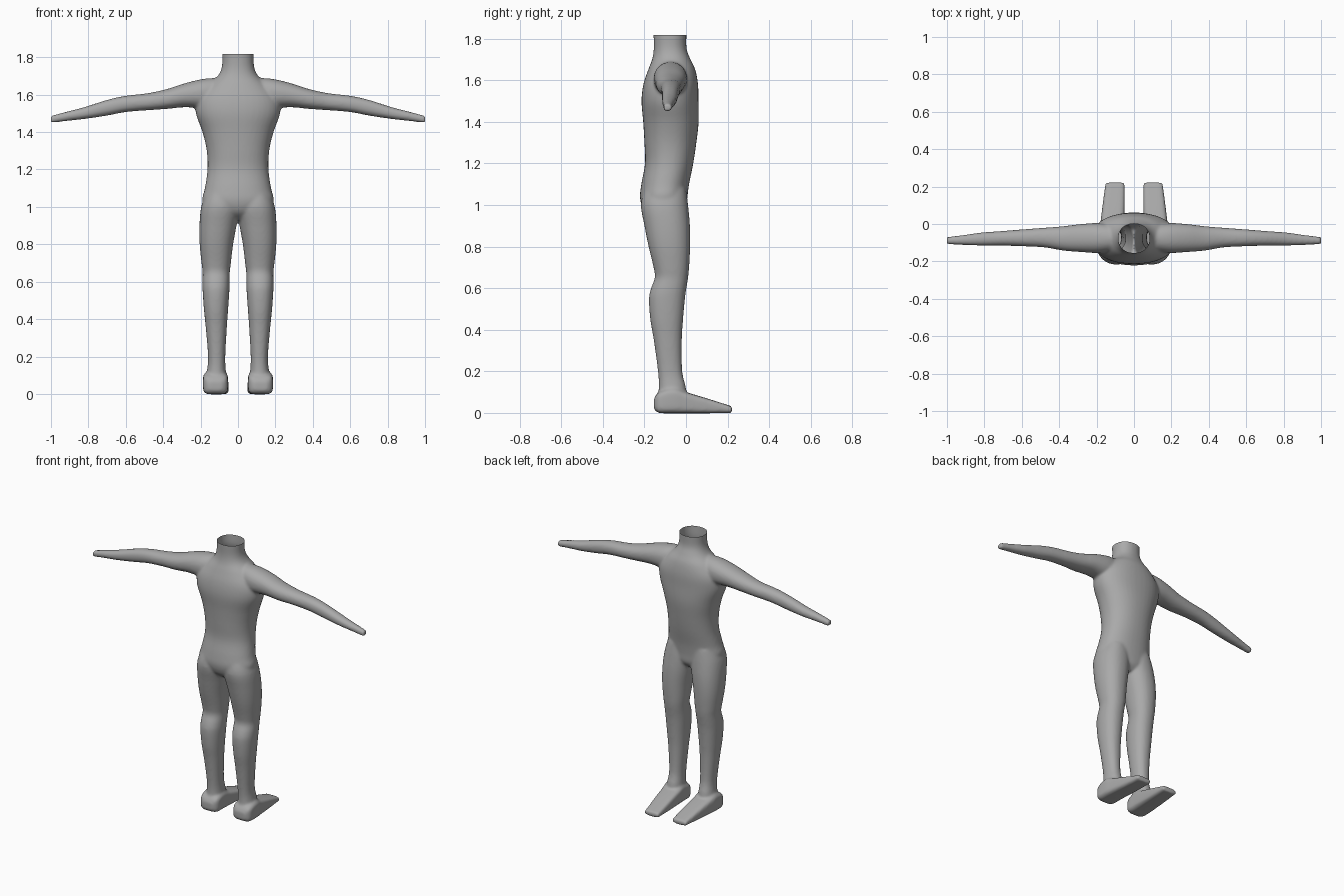
import bpy, bmesh, math

if "Cube" in bpy.data.objects:
    bpy.data.objects.remove(bpy.data.objects["Cube"])

STEPS, SIDES = 4, 40


def smooth_rows(rows):
    """Catmull-Rom interpolation between section rows."""
    out = []
    for i in range(len(rows) - 1):
        p = [rows[max(i - 1, 0)], rows[i], rows[i + 1], rows[min(i + 2, len(rows) - 1)]]
        for s in range(STEPS):
            t = s / STEPS
            out.append([0.5 * (2 * b + (c - a) * t + (2 * a - 5 * b + 4 * c - d) * t * t
                               + (3 * b - a - 3 * c + d) * t ** 3) for a, b, c, d in zip(*p)])
    out.append(rows[-1])
    return out


def loft(bm, rows, axis, power=2.0, side=1):
    """Closed tube; row = position on axis, then min/max on each of the two other axes."""
    others = [k for k in range(3) if k != axis]
    rings = []
    for pos, a0, a1, b0, b1 in smooth_rows(rows):
        ring = []
        for k in range(SIDES):
            t = 2 * math.pi * k / SIDES
            c, s = math.cos(t), math.sin(t)
            co = [0, 0, 0]
            co[axis] = pos
            co[others[0]] = (a0 + a1) / 2 + (a1 - a0) / 2 * math.copysign(abs(c) ** (2 / power), c)
            co[others[1]] = (b0 + b1) / 2 + (b1 - b0) / 2 * math.copysign(abs(s) ** (2 / power), s)
            co[0] *= side
            ring.append(bm.verts.new(co))
        rings.append(ring)
    faces = [bm.faces.new(rings[0]), bm.faces.new(rings[-1])]
    for r, q in zip(rings, rings[1:]):
        for k in range(SIDES):
            n = (k + 1) % SIDES
            faces.append(bm.faces.new((r[k], r[n], q[n], q[k])))
    bmesh.ops.recalc_face_normals(bm, faces=faces)


# Torso and neck: z, half width, back y, front y
torso = [(0.93, .06, -.15, -.03), (0.97, .14, -.20, .0), (1.03, .19, -.221, .006),
         (1.1, .177, -.215, .015), (1.2, .163, -.197, .035), (1.3, .167, -.2, .05),
         (1.4, .19, -.206, .061), (1.5, .225, -.214, .06), (1.58, .22, -.205, .058),
         (1.65, .165, -.182, .045), (1.70, .108, -.163, .022), (1.75, .086, -.155, .003),
         (1.82, .084, -.156, .002), (1.88, .084, -.156, .002)]
# Leg: z, inner x, outer x, back y, front y
leg = [(0.05, .06, .175, -.14, .0), (0.12, .065, .166, -.131, .0), (0.2, .068, .16, -.135, -.018),
       (0.35, .06, .172, -.155, -.02), (0.45, .053, .182, -.172, -.014), (0.55, .046, .189, -.178, -.005),
       (0.6, .045, .19, -.168, .002), (0.65, .044, .189, -.15, .01), (0.7, .038, .195, -.156, .015),
       (0.8, .026, .205, -.18, .02), (0.9, .008, .206, -.2, .019), (1.0, -.01, .197, -.217, .01),
       (1.08, .0, .17, -.2, .0)]
# Arm: x, front y, back y, bottom z, top z
arm = [(.08, -.14, -.01, 1.52, 1.69), (.18, -.155, .005, 1.525, 1.685), (.28, -.15, .0, 1.533, 1.662),
       (.38, -.142, -.012, 1.524, 1.63), (.48, -.125, -.02, 1.517, 1.608), (.6, -.119, -.029, 1.507, 1.594),
       (.7, -.116, -.037, 1.488, 1.572), (.82, -.115, -.046, 1.47, 1.534), (.92, -.112, -.06, 1.459, 1.508),
       (1.0, -.108, -.069, 1.448, 1.487)]
# Foot: y, inner x, outer x, bottom z, top z
foot = [(-.155, .085, .155, .02, .065), (-.13, .057, .183, .0, .1), (-.06, .053, .187, -.002, .12),
        (.0, .052, .18, -.002, .1), (.1, .05, .168, -.002, .07), (.222, .05, .152, .0, .031)]

bm = bmesh.new()
loft(bm, [(z, -w, w, b, f) for z, w, b, f in torso], 2, 2.2)
for side in (1, -1):
    loft(bm, leg, 2, 2.2, side)
    loft(bm, arm, 0, 2.2, side)
    loft(bm, foot, 1, 4.5, side)
mesh = bpy.data.meshes.new("body_parts")
bm.to_mesh(mesh)
bm.free()

# Fuse the parts into one skin and soften the joins
parts = bpy.data.objects.new("body_parts", mesh)
bpy.context.collection.objects.link(parts)
fuse = parts.modifiers.new("fuse", 'REMESH')
fuse.mode = 'VOXEL'
fuse.voxel_size = 0.008
soften = parts.modifiers.new("soften", 'SMOOTH')
soften.factor = 0.5
soften.iterations = 7
skin = bpy.data.meshes.new_from_object(parts.evaluated_get(bpy.context.evaluated_depsgraph_get()))
bpy.data.objects.remove(parts)

# Cut the neck open, leaving the body hollow
bm = bmesh.new()
bm.from_mesh(skin)
bmesh.ops.bisect_plane(bm, geom=bm.verts[:] + bm.edges[:] + bm.faces[:], dist=1e-5,
                       plane_co=(0, 0, 1.817), plane_no=(0, 0, 1), clear_outer=True)
for f in bm.faces:
    f.smooth = True
    f.material_index = 0
bm.to_mesh(skin)
bm.free()

grey = bpy.data.materials.new("plain grey")
grey.diffuse_color = (0.4, 0.4, 0.4, 1)
grey.use_nodes = True
grey.node_tree.nodes["Principled BSDF"].inputs["Base Color"].default_value = grey.diffuse_color
skin.materials.clear()
skin.materials.append(grey)
body = bpy.data.objects.new("headless_body", skin)
bpy.context.collection.objects.link(body)
